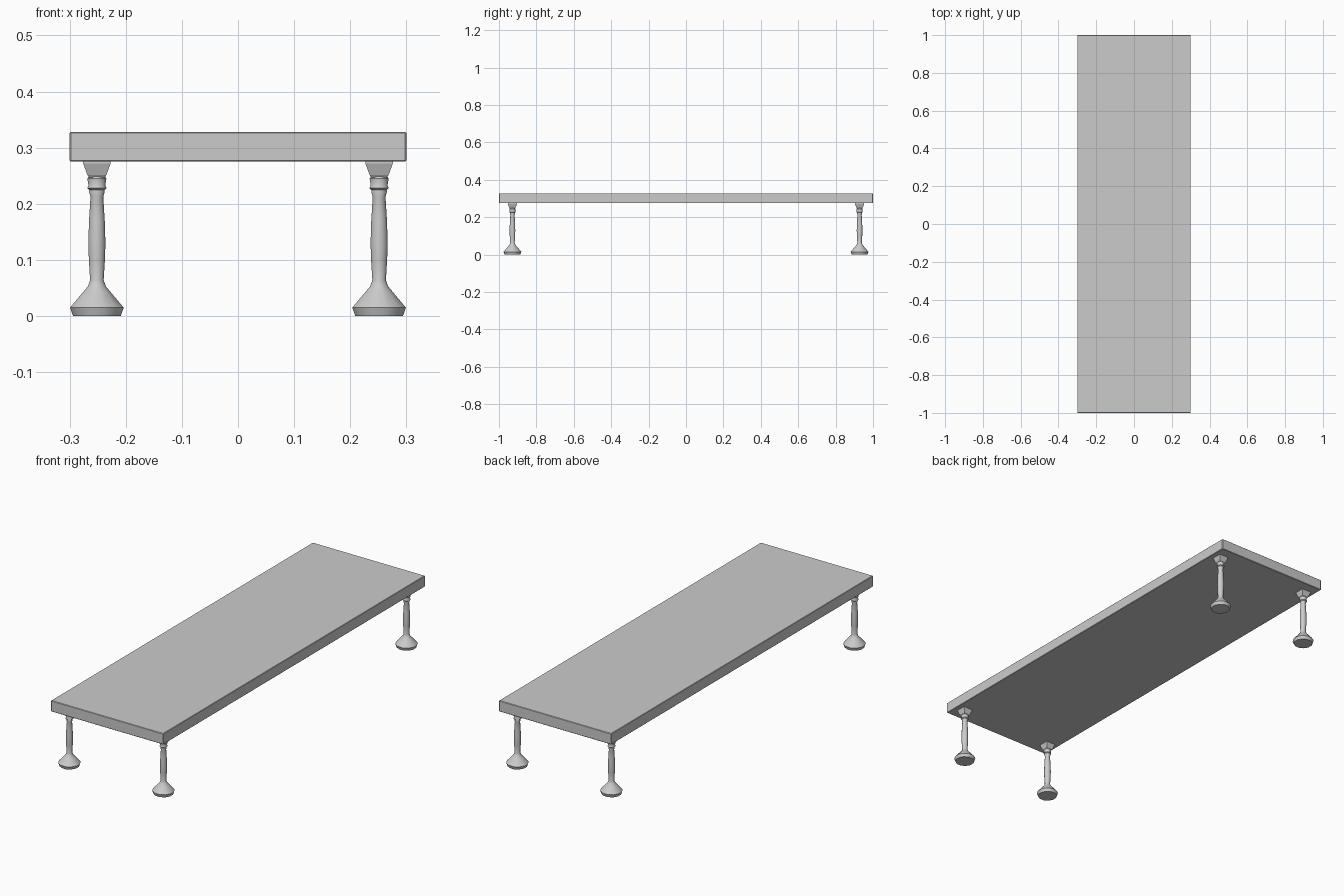
import bpy, bmesh, math

if "Cube" in bpy.data.objects:
    bpy.data.objects.remove(bpy.data.objects["Cube"])

SIDES = 12
LEG_X, LEG_Y = 0.2515, 0.928


def make_object(name, bm, location=(0, 0, 0)):
    bmesh.ops.recalc_face_normals(bm, faces=bm.faces[:])
    mesh = bpy.data.meshes.new(name)
    bm.to_mesh(mesh)
    bm.free()
    obj = bpy.data.objects.new(name, mesh)
    obj.location = location
    bpy.context.collection.objects.link(obj)
    return obj


def loft(profile, sides, turn):
    """Closed stack of polygon rings from (radius, height) pairs."""
    bm = bmesh.new()
    rings = []
    for r, z in profile:
        angles = [turn + 2 * math.pi * i / sides for i in range(sides)]
        rings.append([bm.verts.new((r * math.cos(a), r * math.sin(a), z)) for a in angles])
    for low, high in zip(rings, rings[1:]):
        for i in range(sides):
            j = (i + 1) % sides
            bm.faces.new((low[i], low[j], high[j], high[i]))
    bm.faces.new(rings[0][::-1])
    bm.faces.new(rings[-1])
    return bm


def smooth(obj, angle):
    bpy.ops.object.select_all(action='DESELECT')
    obj.select_set(True)
    bpy.context.view_layer.objects.active = obj
    bpy.ops.object.shade_smooth_by_angle(angle=math.radians(angle))


# Long flat top with slightly eased edges
bm = bmesh.new()
bmesh.ops.create_cube(bm, size=1)
bmesh.ops.scale(bm, vec=(0.6, 2.0, 0.053), verts=bm.verts[:])
top = make_object("table_top", bm, (0, 0, 0.3015))
bevel = top.modifiers.new("eased_edges", 'BEVEL')
bevel.width = 0.002
bevel.segments = 1

# Flared foot, swelling shaft and collar neck
shaft_profile = [
    (0.044, 0.0), (0.0495, 0.015), (0.026, 0.042), (0.0165, 0.053),
    (0.0125, 0.064), (0.0148, 0.10), (0.0158, 0.13), (0.0145, 0.17),
    (0.0118, 0.212), (0.0145, 0.222), (0.0135, 0.226)]
collar_profile = [(0.0135, 0.224), (0.018, 0.228), (0.0155, 0.233),
                  (0.0175, 0.245), (0.0145, 0.250)]
# Square capital that widens toward the top
capital_profile = [(h * math.sqrt(2), z) for h, z in
                   [(0.012, 0.245), (0.017, 0.2515), (0.0245, 0.272), (0.0245, 0.276)]]

for y_name, sy in (("front", -1), ("back", 1)):
    for x_name, sx in (("left", -1), ("right", 1)):
        place = (sx * LEG_X, sy * LEG_Y, 0)
        tag = f"{y_name}_{x_name}"
        leg = make_object(f"{tag}_leg", loft(shaft_profile, SIDES, math.pi / SIDES), place)
        smooth(leg, 35)
        collar = make_object(f"{tag}_collar", loft(collar_profile, SIDES, math.pi / SIDES), place)
        smooth(collar, 35)
        make_object(f"{tag}_capital", loft(capital_profile, 4, math.pi / 4), place)
